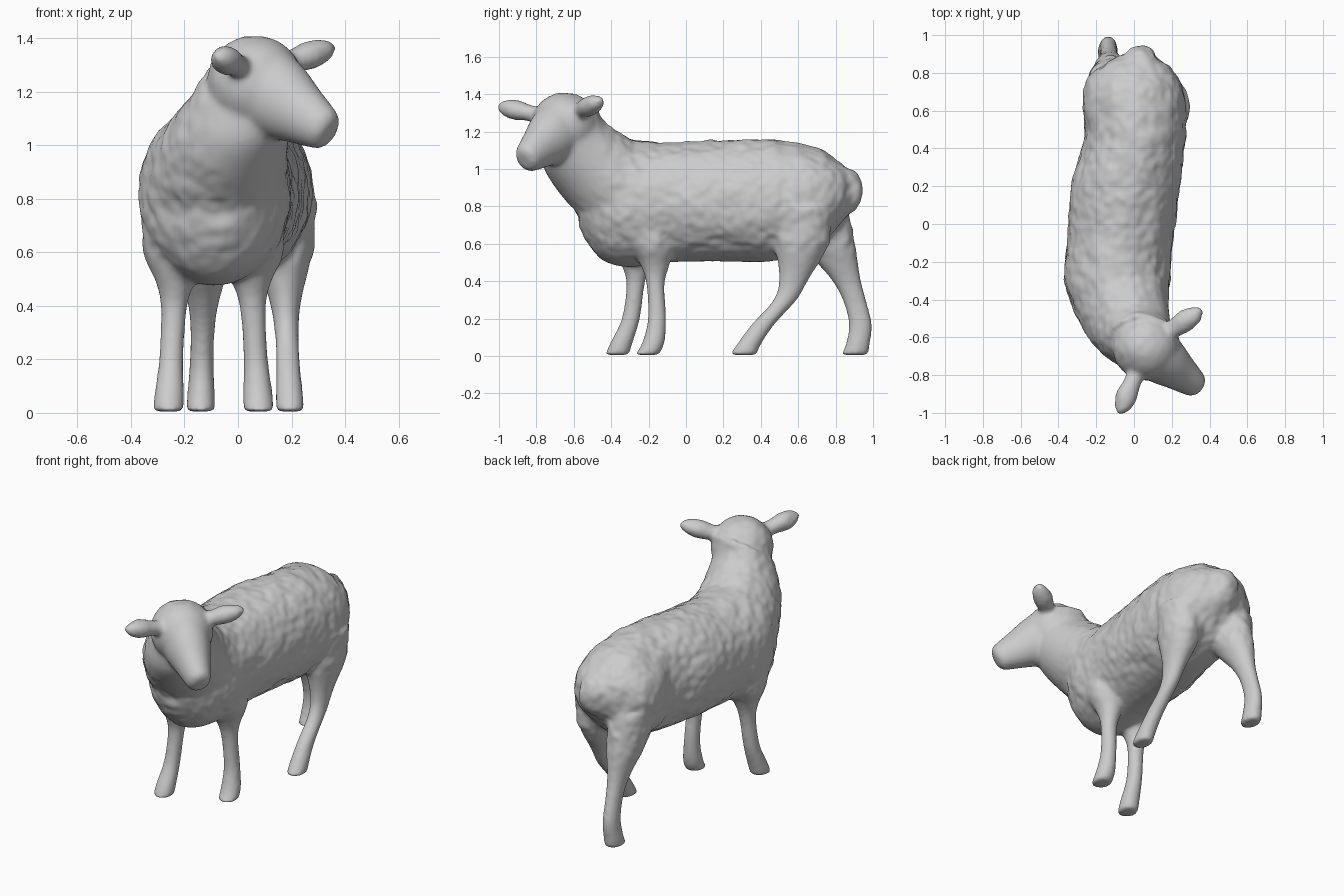
import bpy, bmesh, math
from mathutils import Vector, noise

if "Cube" in bpy.data.objects:
    bpy.data.objects.remove(bpy.data.objects["Cube"])

X, Y, Z = Vector((1, 0, 0)), Vector((0, 1, 0)), Vector((0, 0, 1))
parts = []


def catmull(a, b, c, d, t):
    return b + t / 2 * (c - a + t * (2 * a - 5 * b + 4 * c - d + t * (3 * (b - c) + d - a)))


def finish(name, bm):
    bmesh.ops.recalc_face_normals(bm, faces=bm.faces)
    me = bpy.data.meshes.new(name)
    bm.to_mesh(me)
    bm.free()
    ob = bpy.data.objects.new(name, me)
    bpy.context.collection.objects.link(ob)
    parts.append(ob)


def loft(name, rows, u, v, sides=32, steps=6):
    """Closed smooth tube through rows of (x, y, z, radius along u, radius along v)."""
    pts = [rows[0], *rows, rows[-1]]
    fine = [[catmull(*k, s / steps) for k in zip(*pts[i:i + 4])]
            for i in range(len(rows) - 1) for s in range(steps)] + [rows[-1]]
    bm = bmesh.new()
    angles = [math.tau * i / sides for i in range(sides)]
    rings = [[bm.verts.new(Vector((x, y, z)) + u * a * math.cos(t) + v * b * math.sin(t))
              for t in angles] for x, y, z, a, b in fine]
    for p, q in zip(rings, rings[1:]):
        for i in range(sides):
            bm.faces.new((p[i - 1], p[i], q[i], q[i - 1]))
    bm.faces.new(rings[0])
    bm.faces.new(rings[-1])
    finish(name, bm)


def ball(name, centre, radii):
    bm = bmesh.new()
    bmesh.ops.create_uvsphere(bm, u_segments=24, v_segments=16, radius=1)
    bmesh.ops.scale(bm, vec=radii, verts=bm.verts)
    bmesh.ops.translate(bm, vec=centre, verts=bm.verts)
    finish(name, bm)


# Barrel: y, centre x, half width, bottom, top
barrel = [(.90, .02, .08, .79, .95), (.81, 0, .21, .68, 1.05), (.68, 0, .27, .57, 1.12),
          (.45, .005, .27, .505, 1.155), (.2, -.045, .29, .505, 1.155), (-.1, -.075, .28, .5, 1.14),
          (-.32, -.09, .28, .475, 1.16), (-.47, -.085, .215, .53, 1.14), (-.57, -.07, .09, .69, .95)]
loft("barrel", [(cx, y, (lo + hi) / 2, r, (hi - lo) / 2) for y, cx, r, lo, hi in barrel], X, Z)
ball("tail", (.035, .855, .88), (.095, .09, .125))

# Neck and skull
neck = [(-.09, -.3, .85, .27), (-.06, -.46, .99, .245), (0, -.595, 1.12, .207),
        (.05, -.63, 1.23, .19)]
loft("neck", [(*row, row[-1]) for row in neck], X, Vector((0, .77, .63)))
skull = Vector((.065, -.65, 1.23))
ball("skull", skull, (.18, .18, .18))

# Muzzle tapers from the skull to the nose
nose = Vector((.343, -.865, 1.045))
ear_axis = Vector((.6, .8, 0))
jaw_axis = (nose - skull).normalized().cross(ear_axis)
loft("muzzle", [(*skull.lerp(nose, t), r, r * 1.15) for t, r in
                ((0, .155), (.35, .132), (.62, .102), (.84, .08), (.95, .066), (1, .04))],
     ear_axis, jaw_axis)


# Ears swell towards a rounded tip
def ear(name, base, tip):
    base, tip = Vector(base), Vector(tip)
    wide = (tip - base).cross(Z).normalized()
    thick = wide.cross(tip - base).normalized()
    loft(name, [(*base.lerp(tip, t), r, r * .92) for t, r in
                ((0, .045), (.35, .049), (.62, .058), (.86, .043), (1, .014))], wide, thick)


ear("ear_right", (.13, -.61, 1.285), (.358, -.455, 1.37))
ear("ear_left", (.02, -.77, 1.285), (-.08, -1.005, 1.335))

# Leg profiles: height, half width, half depth
front = [(.75, .135, .17), (.6, .125, .13), (.48, .07, .075), (.38, .048, .049),
         (.2, .046, .049), (.07, .056, .06), (.005, .057, .064)]
back = [(.8, .14, .16), (.6, .108, .145), (.42, .06, .082), (.3, .045, .063), (.17, .046, .062),
        (.06, .052, .065), (.005, .053, .073)]


def leg(name, profile, x_top, x_foot, ys):
    """Leg from the body down to a flat hoof, following ys front to back."""
    high = profile[0][0]
    loft(name, [(x_foot + (x_top - x_foot) * z / high, y, z, a, b)
                for (z, a, b), y in zip(profile, ys)], X, Y)


leg("front_leg_left", front, -.22, -.26, (-.25, -.26, -.267, -.27, -.295, -.345, -.37))
leg("front_leg_right", front, .035, .078, (-.19, -.18, -.165, -.163, -.155, -.175, -.21))
leg("back_leg_left", back, -.12, -.14, (.7, .76, .85, .9, .932, .918, .9))
leg("back_leg_right", back, .16, .195, (.62, .62, .58, .53, .413, .335, .305))

# Fuse the parts into one soft skin
bpy.ops.object.select_all(action='DESELECT')
for ob in parts:
    ob.select_set(True)
sheep = parts[0]
bpy.context.view_layer.objects.active = sheep
bpy.ops.object.join()
sheep.name = sheep.data.name = "sheep"
remesh = sheep.modifiers.new("fuse", 'REMESH')
remesh.mode = 'VOXEL'
remesh.voxel_size = .0125
soften = sheep.modifiers.new("soften", 'SMOOTH')
soften.iterations = 10
bpy.ops.object.convert(target='MESH')

# Fleece: lumpy wool on body and neck, fading out on face and legs
bm = bmesh.new()
bm.from_mesh(sheep.data)
bm.normal_update()
moves = []
for vert in bm.verts:
    p = vert.co
    above_legs = min(1, max(0, (p.z - .48) * 7))
    off_face = min(1, max(0, ((p - nose).length - .42) * 6))
    lumps = noise.noise(Vector((p.x * 10, p.y * 10, p.z * 8)))
    curls = noise.noise(p * 22)
    moves.append(vert.normal * above_legs * off_face * (.009 * lumps + .006 * curls))
for vert, move in zip(bm.verts, moves):
    vert.co += move
bm.to_mesh(sheep.data)
bm.free()
sheep.data.shade_smooth()
